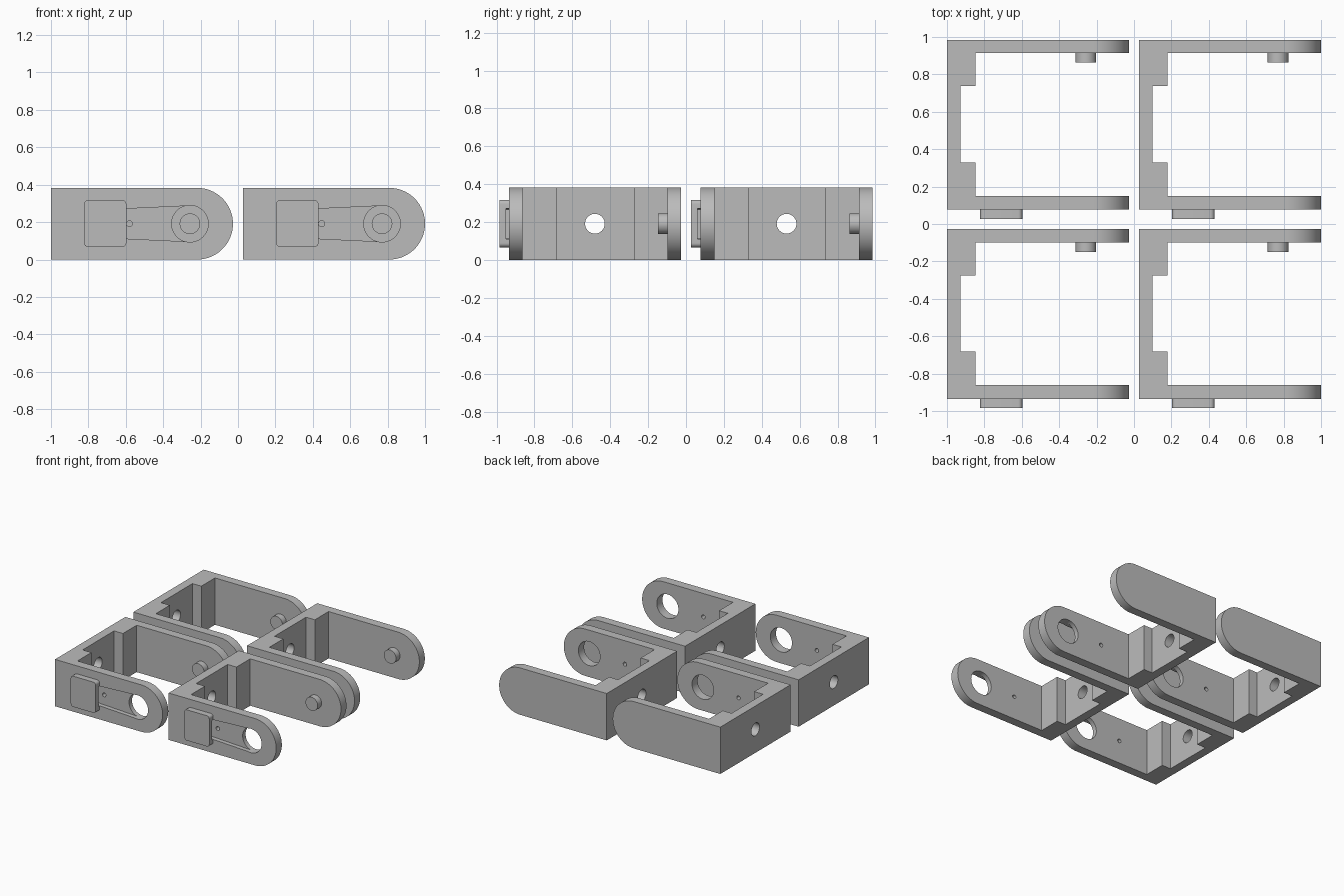
import bpy, bmesh, math
from mathutils import Vector

if "Cube" in bpy.data.objects:
    bpy.data.objects.remove(bpy.data.objects["Cube"])

H = 0.383           # bracket height
R = H / 2           # arm end radius, also mid height
L = 0.973           # bracket length
PX = 0.743          # pivot x
AXES = {"x": lambda u, v, w: (w, u, v),
        "y": lambda u, v, w: (u, w, v),
        "z": lambda u, v, w: (u, v, w)}

grey = bpy.data.materials.new("grey plastic")
grey.diffuse_color = (0.5, 0.5, 0.5, 1)
grey.use_nodes = True
grey.node_tree.nodes["Principled BSDF"].inputs["Base Color"].default_value = grey.diffuse_color


def prism(name, axis, pts, a, b):
    """Extrude a 2D outline along an axis from a to b."""
    bm = bmesh.new()
    f = bm.faces.new([bm.verts.new(AXES[axis](u, v, a)) for u, v in pts])
    res = bmesh.ops.extrude_face_region(bm, geom=[f])
    move = Vector(AXES[axis](0, 0, b - a))
    bmesh.ops.translate(bm, vec=move, verts=[g for g in res["geom"] if isinstance(g, bmesh.types.BMVert)])
    bmesh.ops.recalc_face_normals(bm, faces=bm.faces)
    me = bpy.data.meshes.new(name)
    bm.to_mesh(me)
    bm.free()
    me.materials.append(grey)
    ob = bpy.data.objects.new(name, me)
    bpy.context.collection.objects.link(ob)
    return ob


def arc(cx, cy, r, a0, a1, n):
    return [(cx + r * math.cos(math.radians(a0 + (a1 - a0) * i / n)),
             cy + r * math.sin(math.radians(a0 + (a1 - a0) * i / n))) for i in range(n + 1)]


def circle(cx, cy, r, n=48):
    return arc(cx, cy, r, 0, 360, n)[:-1]


def combine(body, tool, op):
    m = body.modifiers.new(tool.name, "BOOLEAN")
    m.operation, m.object, m.solver = op, tool, "EXACT"
    tool.hide_render = True
    helpers.append(tool)


helpers = []

# U-shaped body with stepped blocks in the inner corners
Y0, Y1 = -0.935, -0.027
plan = [(0, Y0), (L, Y0), (L, -0.862), (0.152, -0.862), (0.152, -0.682), (0.072, -0.682),
        (0.072, -0.275), (0.152, -0.275), (0.152, -0.098), (L, -0.098), (L, Y1), (0, Y1)]
body = prism("bracket", "z", plan, 0, H)

# Rounded arm ends
side = [(-0.1, -0.1), (L - R, -0.1), (L - R, 0)] + arc(L - R, R, R, -90, 90, 48)[1:-1] \
    + [(L - R, H), (L - R, H + 0.1), (-0.1, H + 0.1)]
combine(body, prism("arm_outline", "y", side, -1.1, 0.1), "INTERSECT")

# Raised pad on the front arm, with rounded corners
x0, x1, z0, z1, c = 0.177, 0.403, 0.067, 0.318, 0.022
pad = arc(x1 - c, z1 - c, c, 0, 90, 6) + arc(x0 + c, z1 - c, c, 90, 180, 6) \
    + arc(x0 + c, z0 + c, c, 180, 270, 6) + arc(x1 - c, z0 + c, c, 270, 360, 6)
combine(body, prism("pad", "y", pad, -0.985, Y0 + 0.01), "UNION")

# Pivot pin inside the back arm
combine(body, prism("pivot_pin", "y", circle(PX, R, 0.055), -0.149, -0.09), "UNION")

# Tapered recess running from under the pad to the pivot hole
slot = [(0.31, R - 0.075), (0.403, R - 0.08), (PX, R - 0.096),
        (PX, R + 0.096), (0.403, R + 0.08), (0.31, R + 0.075)]
combine(body, prism("horn_recess", "y", slot, -0.951, -0.9), "DIFFERENCE")

# Pivot hole, screw hole and rear wall hole
combine(body, prism("pivot_hole", "y", circle(PX, R, 0.098), -1.1, -0.8), "DIFFERENCE")
combine(body, prism("screw_hole", "y", circle(0.42, R, 0.016, 24), -0.945, -0.8), "DIFFERENCE")
combine(body, prism("wall_hole", "x", circle(-0.481, R, 0.052), -0.1, 0.12), "DIFFERENCE")

# Bake the bracket, then drop the helpers
deps = bpy.context.evaluated_depsgraph_get()
mesh = bpy.data.meshes.new_from_object(body.evaluated_get(deps))
body.modifiers.clear()
body.data = mesh
for h in helpers:
    bpy.data.objects.remove(h)

bpy.context.view_layer.objects.active = body
body.select_set(True)
bpy.ops.object.shade_smooth_by_angle(angle=math.radians(30))

# Two by two layout
body.location = (-1, 0, 0)
for i, j in ((1, 0), (0, 1), (1, 1)):
    twin = body.copy()
    twin.name = "bracket_%d%d" % (i, j)
    twin.location = (-1 + 1.027 * i, 1.012 * j, 0)
    bpy.context.collection.objects.link(twin)
